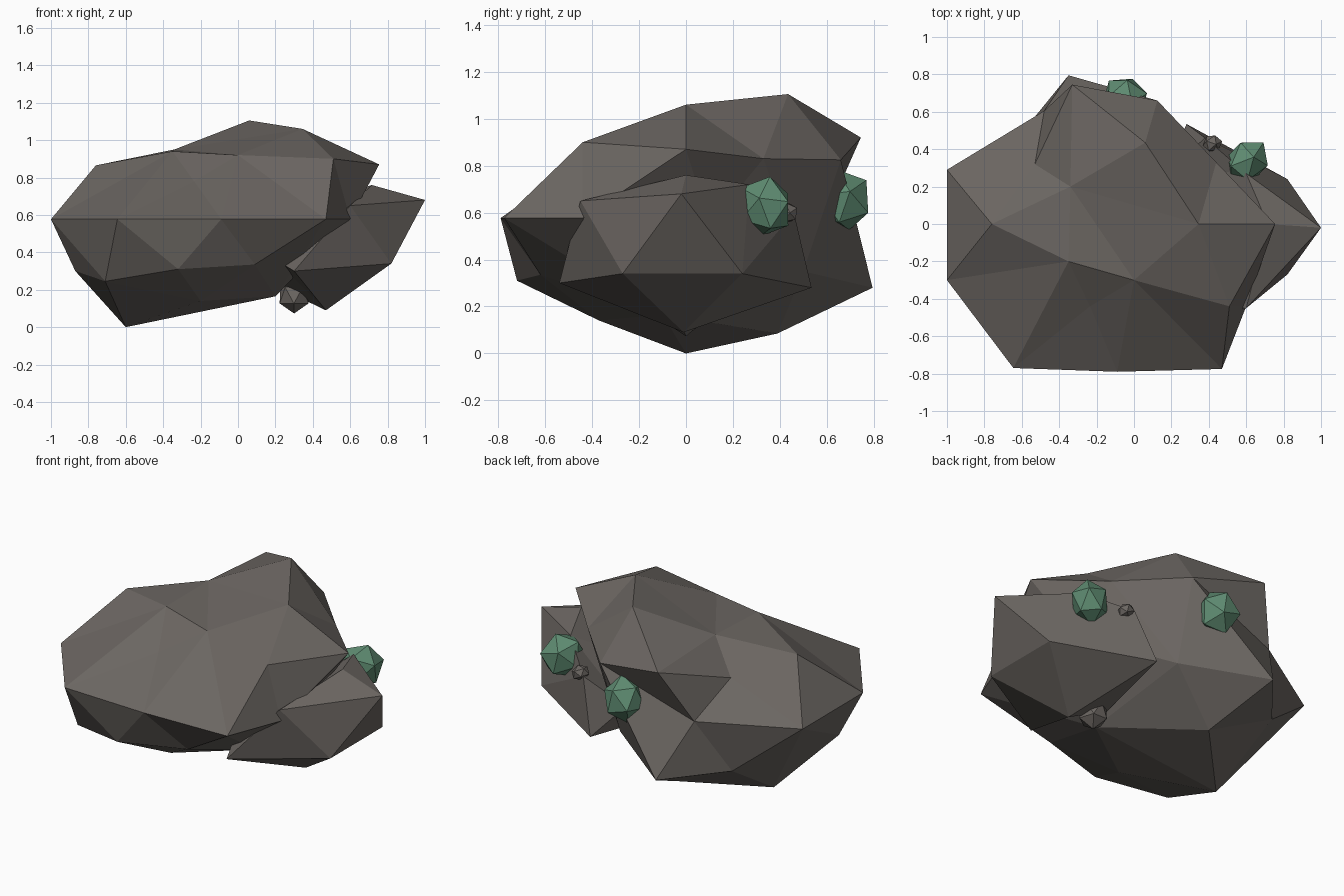
import bpy, bmesh
from mathutils import Vector

if "Cube" in bpy.data.objects:
    bpy.data.objects.remove(bpy.data.objects["Cube"])


def material(name, rgb):
    m = bpy.data.materials.new(name)
    m.diffuse_color = (*rgb, 1)
    m.use_nodes = True
    m.node_tree.nodes["Principled BSDF"].inputs["Base Color"].default_value = m.diffuse_color
    return m


stone = material("grey_stone", (0.150, 0.135, 0.123))
moss = material("green_crystal", (0.114, 0.262, 0.168))


def finish(bm, name, mat):
    bmesh.ops.recalc_face_normals(bm, faces=bm.faces)
    me = bpy.data.meshes.new(name)
    bm.to_mesh(me)
    bm.free()
    me.materials.append(mat)
    ob = bpy.data.objects.new(name, me)
    bpy.context.collection.objects.link(ob)
    return ob


def rock(name, centre, corners, linked=()):
    """Wrap a skin round the centre so dents between corners survive.
    Linked corners are favoured when edges are chosen."""
    c = Vector(centre)
    bm = bmesh.new()
    place = {}
    for p in corners:
        lift = 1.04 if p in linked else 1
        v = bm.verts.new((Vector(p) - c).normalized() * lift)
        place[v] = Vector(p)
    bmesh.ops.convex_hull(bm, input=list(bm.verts))
    for v, p in place.items():
        v.co = p
    return finish(bm, name, stone)


def nugget(name, centre, size, mat, turn):
    """Small faceted crystal."""
    bm = bmesh.new()
    bmesh.ops.create_icosphere(bm, subdivisions=1, radius=1)
    ob = finish(bm, name, mat)
    ob.location, ob.scale, ob.rotation_euler = centre, size, turn
    return ob


# Main boulder: top, rim and underside corners
left_peak, front_dent = (-.76, 0, .865), (-.235, -.44, .78)
back_rim, back_dent = (-.48, .605, .605), (.1, .5, .35)
top = [left_peak, (-.35, -.2, .94), front_dent, (.0, -.3, .92),
       (.51, -.44, .9), (.345, 0, 1.06), (.755, 0, .87), (.06, .435, 1.105),
       (-.34, .2, .95), (-.53, .32, .78), (-.33, .745, .92),
       (.125, .66, .825), (.44, .33, .83)]
rim = [(-1, -.3, .577), (-.645, -.77, .577), (-.09, -.79, .577),
       (.47, -.775, .577), (.6, -.44, .577), (.5, .1, .55),
       (-1, .29, .577), back_rim]
under = [(-.71, -.55, .245), (-.32, -.72, .31), (.09, -.62, .335),
         (-.2, -.37, .14), (.2, -.1, .165), (-.6, 0, 0), (-.87, -.25, .3),
         (-.63, .45, .28), (-.35, .795, .28), (-.22, .39, .085), back_dent]
rock("main_boulder", (-.12, 0, .5), top + rim + under,
     (left_peak, front_dent, back_rim, back_dent))

# Smaller rock leaning out on the right
rock("side_rock", (.52, 0, .42),
     [(1, -.02, .68), (.82, .24, .34), (.82, -.27, .34), (.715, 0, .76),
      (.6, -.45, .65), (.6, .27, .72), (.38, .46, .6), (.28, .535, .28),
      (.3, -.54, .3), (.47, -.01, .09), (.2, 0, .22),
      (.2, -.3, .36), (.2, .3, .4)])

# Crystals on the back and tiny stone chips
nugget("back_crystal", (-.05, .668, .655), (.125, .13, .138), moss, (.3, .2, .4))
nugget("side_crystal", (.605, .335, .625), (.135, .112, .135), moss, (.1, .3, .9))
nugget("stone_chip", (.42, .43, .6), (.055, .05, .045), stone, (.2, .4, .3))
nugget("under_chip", (.3, 0, .17), (.09, .09, .097), stone, (0, 0, .3))
